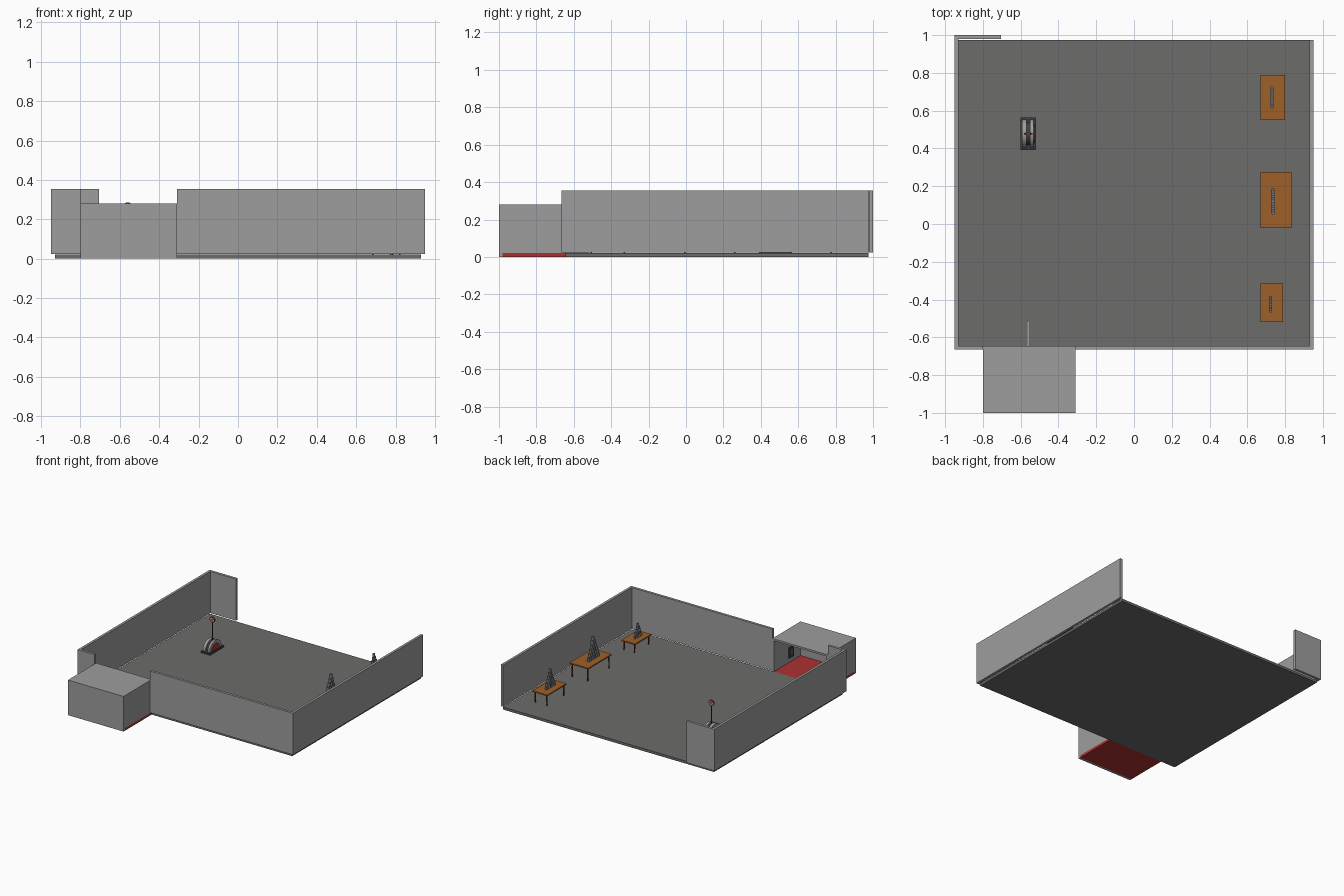
import bpy, bmesh, math
from mathutils import Matrix

if "Cube" in bpy.data.objects:
    bpy.data.objects.remove(bpy.data.objects["Cube"])


def mat(name, rgb):
    m = bpy.data.materials.new(name)
    m.diffuse_color = (*rgb, 1)
    m.use_nodes = True
    m.node_tree.nodes["Principled BSDF"].inputs["Base Color"].default_value = m.diffuse_color
    return m


WALL = mat("wall_grey", (0.34, 0.34, 0.34))
FLOOR = mat("floor_grey", (0.15, 0.15, 0.145))
RED = mat("red", (0.42, 0.03, 0.03))
WOOD = mat("orange_wood", (0.34, 0.115, 0.022))
LEG = mat("dark_wood", (0.10, 0.035, 0.012))
CAN = mat("can_steel", (0.16, 0.18, 0.20))
DARK = mat("dark_metal", (0.05, 0.05, 0.055))


def finish(bm, name, m):
    bmesh.ops.recalc_face_normals(bm, faces=bm.faces)
    me = bpy.data.meshes.new(name)
    bm.to_mesh(me)
    bm.free()
    me.materials.append(m)
    ob = bpy.data.objects.new(name, me)
    bpy.context.collection.objects.link(ob)
    return ob


def add_box(bm, x0, x1, y0, y1, z0, z1):
    mx = (Matrix.Translation(((x0 + x1) / 2, (y0 + y1) / 2, (z0 + z1) / 2))
          @ Matrix.Diagonal((x1 - x0, y1 - y0, z1 - z0, 1)))
    bmesh.ops.create_cube(bm, size=1, matrix=mx)


def box(name, m, *dims):
    bm = bmesh.new()
    add_box(bm, *dims)
    return finish(bm, name, m)


def add_cyl(bm, r, h, loc, rot=Matrix(), seg=12, r2=None):
    bmesh.ops.create_cone(bm, cap_ends=True, segments=seg, radius1=r,
                          radius2=r if r2 is None else r2, depth=h,
                          matrix=Matrix.Translation(loc) @ rot)


def cyl(name, m, *args, **kw):
    bm = bmesh.new()
    add_cyl(bm, *args, **kw)
    return finish(bm, name, m)


# room floor and walls
ZB, ZT = 0.023, 0.355
box("room_floor", FLOOR, -0.93, 0.93, -0.645, 0.975, 0, 0.02)
box("left_wall", WALL, -0.95, -0.93, -0.645, 0.98, ZB, ZT)
box("right_wall", WALL, 0.93, 0.95, -0.645, 0.975, ZB, ZT)
box("back_short_wall", WALL, -0.95, -0.705, 0.98, 1.0, ZB, ZT)
box("front_wall_left", WALL, -0.95, -0.80, -0.665, -0.645, ZB, ZT)
box("front_wall_right", WALL, -0.31, 0.95, -0.665, -0.645, ZB, ZT)

# booth open towards the room
box("booth_floor", RED, -0.80, -0.31, -0.98, -0.645, 0, 0.02)
box("booth_front", WALL, -0.80, -0.31, -1.0, -0.98, 0, 0.28)
box("booth_left", WALL, -0.80, -0.785, -0.98, -0.645, 0.02, 0.265)
box("booth_right", WALL, -0.325, -0.31, -0.98, -0.645, 0.02, 0.265)
box("booth_roof", WALL, -0.80, -0.31, -0.98, -0.645, 0.265, 0.28)
box("booth_panel", DARK, -0.332, -0.325, -0.885, -0.825, 0.055, 0.14)
box("panel_inset", CAN, -0.334, -0.332, -0.865, -0.845, 0.08, 0.12)
box("floor_guide", WALL, -0.563, -0.557, -0.645, -0.52, 0.02, 0.026)


# tables with pyramids of cans
def table(name, x0, x1, y0, y1, top, px, py, base, rows, height):
    box(name + "_top", WOOD, x0, x1, y0, y1, top - 0.01, top)
    bm = bmesh.new()
    for x in (x0 + 0.014, x1 - 0.014):
        for y in (y0 + 0.014, y1 - 0.014):
            add_cyl(bm, 0.004, top - 0.03, (x, y, 0.02 + (top - 0.03) / 2), seg=8, r2=0.006)
    finish(bm, name + "_legs", LEG)
    d, h = base / rows, height / rows
    bm = bmesh.new()
    for r in range(rows):
        n = rows - r
        for i in range(n):
            add_cyl(bm, d * 0.47, h * 0.98, (px, py + (i - (n - 1) / 2) * d, top + (r + 0.5) * h))
    ob = finish(bm, name + "_cans", CAN)
    return ob


table("back_table", 0.67, 0.80, 0.55, 0.79, 0.115, 0.73, 0.67, 0.12, 6, 0.147)
table("middle_table", 0.67, 0.835, -0.02, 0.275, 0.132, 0.735, 0.12, 0.14, 6, 0.178)
table("front_table", 0.67, 0.79, -0.52, -0.315, 0.10, 0.722, -0.425, 0.09, 5, 0.11)

# target machine: base, two arched cheeks, slot between them
X, Y = -0.56, 0.478
box("machine_base", DARK, X - 0.04, X + 0.04, Y - 0.087, Y + 0.087, 0.02, 0.034)


def arch(name, m, x0, x1, r):
    bm = bmesh.new()
    pts = [(Y + r * math.cos(a), 0.034 + r * 0.95 * math.sin(a))
           for a in (math.pi * i / 16 for i in range(17))]
    f = bm.faces.new([bm.verts.new((x0, y, z)) for y, z in pts])
    out = bmesh.ops.extrude_face_region(bm, geom=[f])
    for v in out["geom"]:
        if isinstance(v, bmesh.types.BMVert):
            v.co.x = x1
    return finish(bm, name, m)


arch("machine_left_cheek", WALL, X - 0.033, X - 0.01, 0.075)
arch("machine_right_cheek", WALL, X + 0.01, X + 0.028, 0.075)
arch("machine_core", DARK, X - 0.01, X + 0.01, 0.06)
arch("machine_red_plate", RED, X + 0.028, X + 0.033, 0.05)

# target post and round target facing the front
cyl("target_post", DARK, 0.005, 0.17, (X, Y, 0.165), seg=10)
TURN = Matrix.Rotation(math.pi / 2, 4, "X")
cyl("target_disc", RED, 0.023, 0.008, (X, Y, 0.263), TURN, seg=24)
cyl("target_ring", WALL, 0.016, 0.011, (X, Y, 0.263), TURN, seg=24)
cyl("target_centre", RED, 0.007, 0.014, (X, Y, 0.263), TURN, seg=16)
